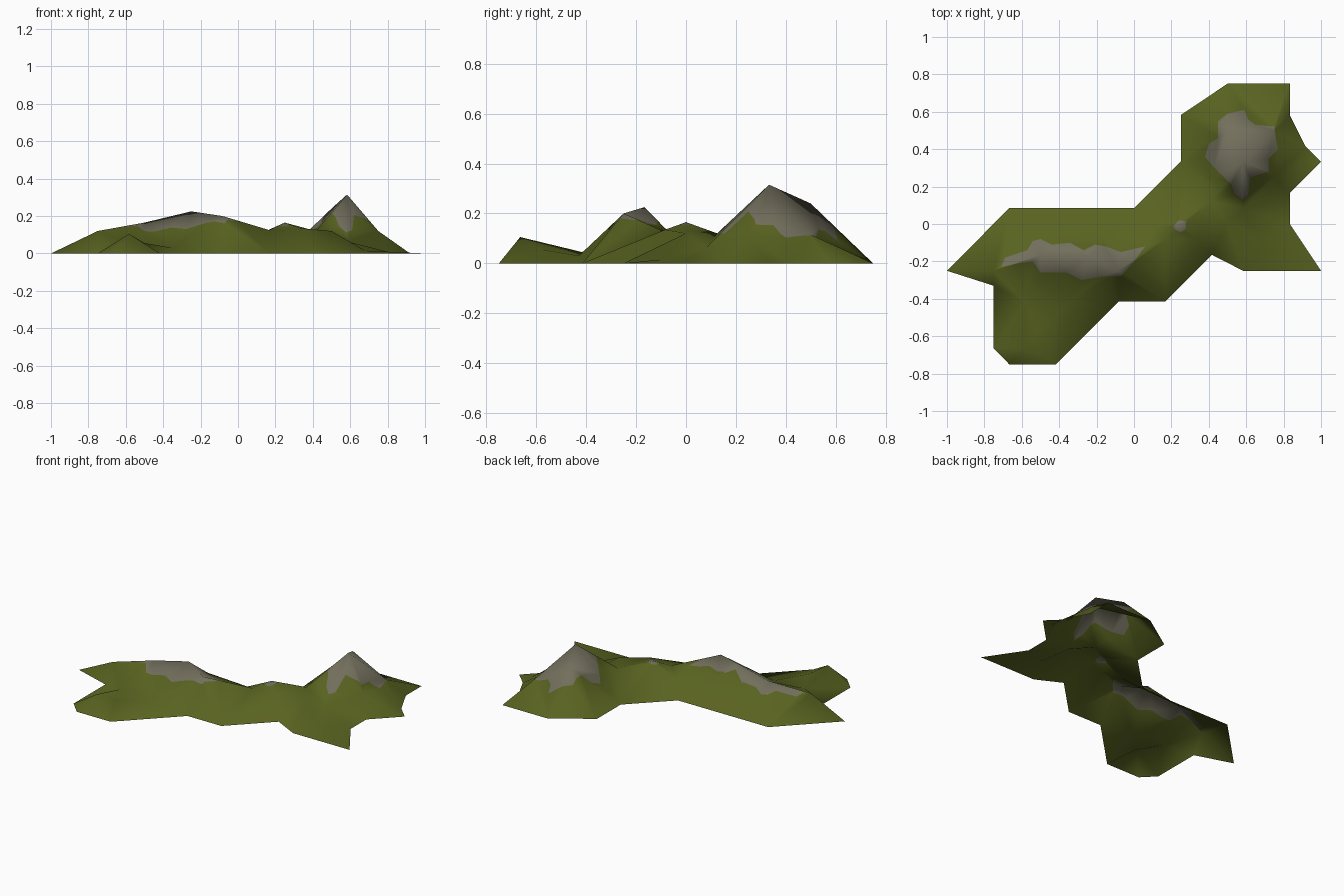
import bpy
from mathutils import Vector
from mathutils.geometry import delaunay_2d_cdt
from mathutils.bvhtree import BVHTree

if "Cube" in bpy.data.objects:
    bpy.data.objects.remove(bpy.data.objects["Cube"])


def material(name, rgb):
    m = bpy.data.materials.new(name)
    m.diffuse_color = (*rgb, 1)
    m.use_nodes = True
    m.node_tree.nodes["Principled BSDF"].inputs["Base Color"].default_value = m.diffuse_color
    return m


def loop_edges(start, n):
    return [(start + i, start + (i + 1) % n) for i in range(n)]


def inside(p, poly):
    hit = False
    for (x1, y1), (x2, y2) in zip(poly, poly[1:] + poly[:1]):
        if (y1 > p[1]) != (y2 > p[1]) and p[0] < x1 + (p[1] - y1) * (x2 - x1) / (y2 - y1):
            hit = not hit
    return hit


# Ground outline, all at z = 0
outline = [(-1, -.25), (-.75, -.33), (-.75, -.665), (-.667, -.75), (-.417, -.75),
           (-.083, -.415), (.167, -.415), (.417, -.165), (.583, -.25), (1, -.25),
           (.833, 0), (.833, .165), (1, .333), (.917, .415), (.833, .583),
           (.833, .75), (.5, .75), (.25, .583), (.25, .333), (0, .085), (-.667, .085)]

# Crest line running from the west tip to the main peak, and on to the north shoulder
crest = [(-.75, -.25, .12), (-.5, -.167, .165), (-.25, -.167, .225), (-.083, -.25, .2),
         (.167, -.083, .125), (.25, 0, .165), (.417, .125, .12), (.583, .333, .315), (.5, .5, .24)]

# Low hill in the south-west, with its small spur
hill = [(-.35, -.43, .03), (-.5, -.58, .055), (-.583, -.665, .105), (-.583, -.417, .045)]

# Hollows and shoulders that shape the slopes
slopes = [(-.417, -.083, .115), (-.167, -.083, .14), (.083, -.02, .09),
          (.333, -.083, .135), (.5, 0, .12), (.583, .083, .065), (.68, -.1, .015),
          (.417, .25, .125), (.75, .25, .12), (.917, .333, .002), (.75, .5, .115)]

# Bare rock areas
patches = [
    [(.45, .55), (.5, .59), (.59, .61), (.61, .56), (.65, .53), (.75, .52), (.76, .45),
     (.77, .40), (.72, .35), (.72, .28), (.62, .25), (.61, .16), (.58, .13), (.54, .16),
     (.52, .21), (.43, .30), (.38, .36), (.40, .43), (.45, .46)],
    [(-.71, -.23), (-.69, -.18), (-.57, -.14), (-.54, -.09), (-.50, -.08), (-.44, -.11),
     (-.34, -.10), (-.27, -.14), (-.21, -.11), (-.15, -.12), (-.07, -.15), (.06, -.12),
     (0, -.20), (-.07, -.28), (-.17, -.28), (-.28, -.30), (-.36, -.26), (-.50, -.26),
     (-.54, -.20), (-.62, -.21)],
    [(.21, -.01), (.24, .02), (.28, .015), (.275, -.03), (.25, -.045), (.22, -.03)],
]

# Coarse landform
points = [(x, y, 0) for x, y in outline] + crest + hill + slopes
n = len(outline)
edges = loop_edges(0, n)
edges += [(n + i, n + i + 1) for i in range(len(crest) - 1)]
h = n + len(crest)
edges += [(h + i, h + i + 1) for i in range(len(hill) - 1)]
flat, edges2, faces, *_ = delaunay_2d_cdt([Vector(p[:2]) for p in points], edges, [], 1, 1e-5)


def known_height(v):
    return min(points, key=lambda p: (p[0] - v.x) ** 2 + (p[1] - v.y) ** 2)[2]


base = [Vector((v.x, v.y, known_height(v))) for v in flat]
tree = BVHTree.FromPolygons(base, faces)

# Cut the rock areas into the landform
verts2 = list(flat)
cuts = list(edges2)
for poly in patches:
    cuts += loop_edges(len(verts2), len(poly))
    verts2 += [Vector(p) for p in poly]
flat, _, faces, orig, *_ = delaunay_2d_cdt(verts2, cuts, [], 1, 1e-5)
verts = []
for v, src in zip(flat, orig):
    z = 0
    keep = [i for i in src if i < len(base)]
    if keep:
        z = base[keep[0]].z
    else:
        hit = tree.ray_cast(Vector((v.x, v.y, 2)), Vector((0, 0, -1)))[0]
        z = hit.z if hit else 0
    verts.append((v.x, v.y, z))

mesh = bpy.data.meshes.new("hills")
mesh.from_pydata(verts, [], [list(f) for f in faces])
mesh.materials.append(material("grass_green", (.098, .122, .0145)))
mesh.materials.append(material("rock_grey", (.168, .158, .108)))
for f in mesh.polygons:
    f.use_smooth = True
    f.material_index = int(any(inside(f.center, p) for p in patches))
    if f.normal.z < 0:
        f.flip()
mesh.update()
hills = bpy.data.objects.new("hills", mesh)
bpy.context.collection.objects.link(hills)
